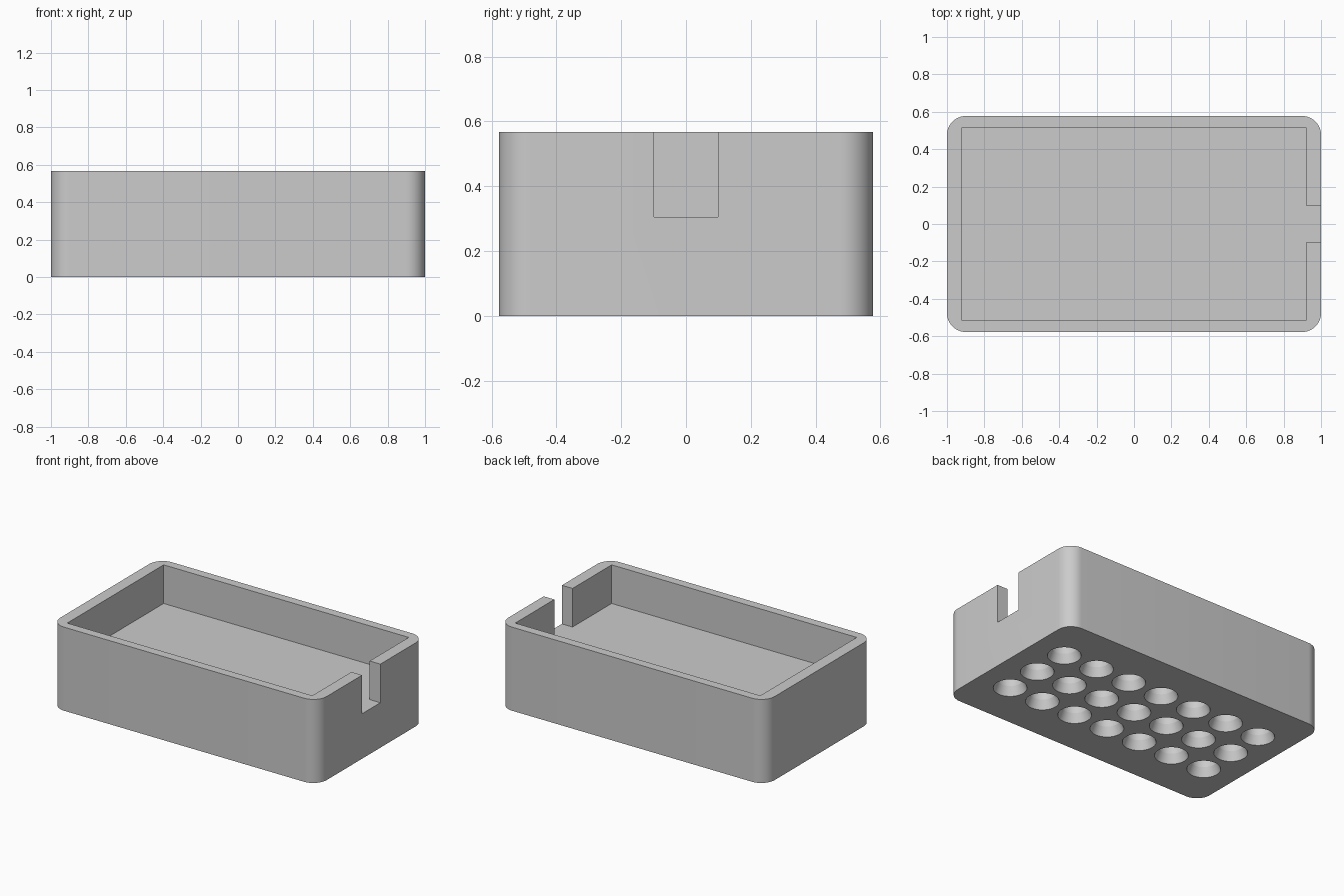
import bpy, bmesh, math

default = bpy.data.objects.get("Cube")
if default:
    bpy.data.objects.remove(default, do_unlink=True)

HALF_X, HALF_Y, HEIGHT = 1.0, 0.577, 0.567
CORNER = 0.1
FLOOR = 0.305
IN_X, IN_Y, SLOT = 0.92, 0.517, 0.098
PITCH = 0.256

grey = bpy.data.materials.new("plain_grey")
grey.use_nodes = True
colour = (0.6, 0.6, 0.6, 1)
grey.diffuse_color = colour
grey.node_tree.nodes["Principled BSDF"].inputs["Base Color"].default_value = colour


def make_object(name, bm):
    bmesh.ops.recalc_face_normals(bm, faces=bm.faces[:])
    mesh = bpy.data.meshes.new(name)
    bm.to_mesh(mesh)
    bm.free()
    mesh.materials.append(grey)
    obj = bpy.data.objects.new(name, mesh)
    bpy.context.collection.objects.link(obj)
    return obj


def prism(name, outline, z0, z1):
    """Extrude a flat outline from z0 up to z1."""
    bm = bmesh.new()
    face = bm.faces.new([bm.verts.new((x, y, z0)) for x, y in outline])
    top = bmesh.ops.extrude_face_region(bm, geom=[face])["geom"]
    verts = [v for v in top if isinstance(v, bmesh.types.BMVert)]
    bmesh.ops.translate(bm, verts=verts, vec=(0, 0, z1 - z0))
    return make_object(name, bm)


def lathe(bm, cx, cy, profile, sides=40):
    """Closed solid of revolution about a vertical axis at (cx, cy)."""
    rings = []
    for r, z in profile:
        angles = [2 * math.pi * i / sides for i in range(sides)]
        rings.append([bm.verts.new((cx + r * math.cos(a), cy + r * math.sin(a), z))
                      for a in angles])
    for low, high in zip(rings, rings[1:]):
        for i in range(sides):
            j = (i + 1) % sides
            bm.faces.new((low[i], low[j], high[j], high[i]))
    bm.faces.new(rings[0][::-1])
    bm.faces.new(rings[-1])


def cut(target, cutter):
    mod = target.modifiers.new("cut", 'BOOLEAN')
    mod.operation = 'DIFFERENCE'
    mod.solver = 'EXACT'
    mod.object = cutter
    cutter.hide_render = True
    bpy.context.view_layer.update()
    graph = bpy.context.evaluated_depsgraph_get()
    result = bpy.data.meshes.new_from_object(target.evaluated_get(graph))
    target.modifiers.clear()
    target.data = result
    bpy.data.objects.remove(cutter, do_unlink=True)


# Outer block with rounded upright corners
outline = []
for quarter, (sx, sy) in enumerate([(1, 1), (-1, 1), (-1, -1), (1, -1)]):
    for step in range(13):
        a = math.pi / 2 * (quarter + step / 12)
        outline.append((sx * (HALF_X - CORNER) + CORNER * math.cos(a),
                        sy * (HALF_Y - CORNER) + CORNER * math.sin(a)))
tray = prism("tray", outline, 0, HEIGHT)

# Open compartment and the slot through the +x wall, one level floor
half = [(1.1, SLOT), (IN_X, SLOT), (IN_X, IN_Y), (-IN_X, IN_Y)]
compartment = half + [(x, -y) for x, y in reversed(half)]
cut(tray, prism("compartment_cutter", compartment, FLOOR, HEIGHT + 0.1))

# Grid of blind countersunk holes in the underside
bm = bmesh.new()
for col in range(-3, 4):
    for row in range(-1, 2):
        lathe(bm, col * PITCH, row * PITCH,
              [(0.103, -0.05), (0.103, 0), (0.08, 0.06), (0.08, 0.2)])
cut(tray, make_object("hole_cutter", bm))

# Smooth the round walls, keep the edges crisp
bpy.ops.object.select_all(action='DESELECT')
tray.select_set(True)
bpy.context.view_layer.objects.active = tray
bpy.ops.object.shade_smooth_by_angle(angle=math.radians(20))
